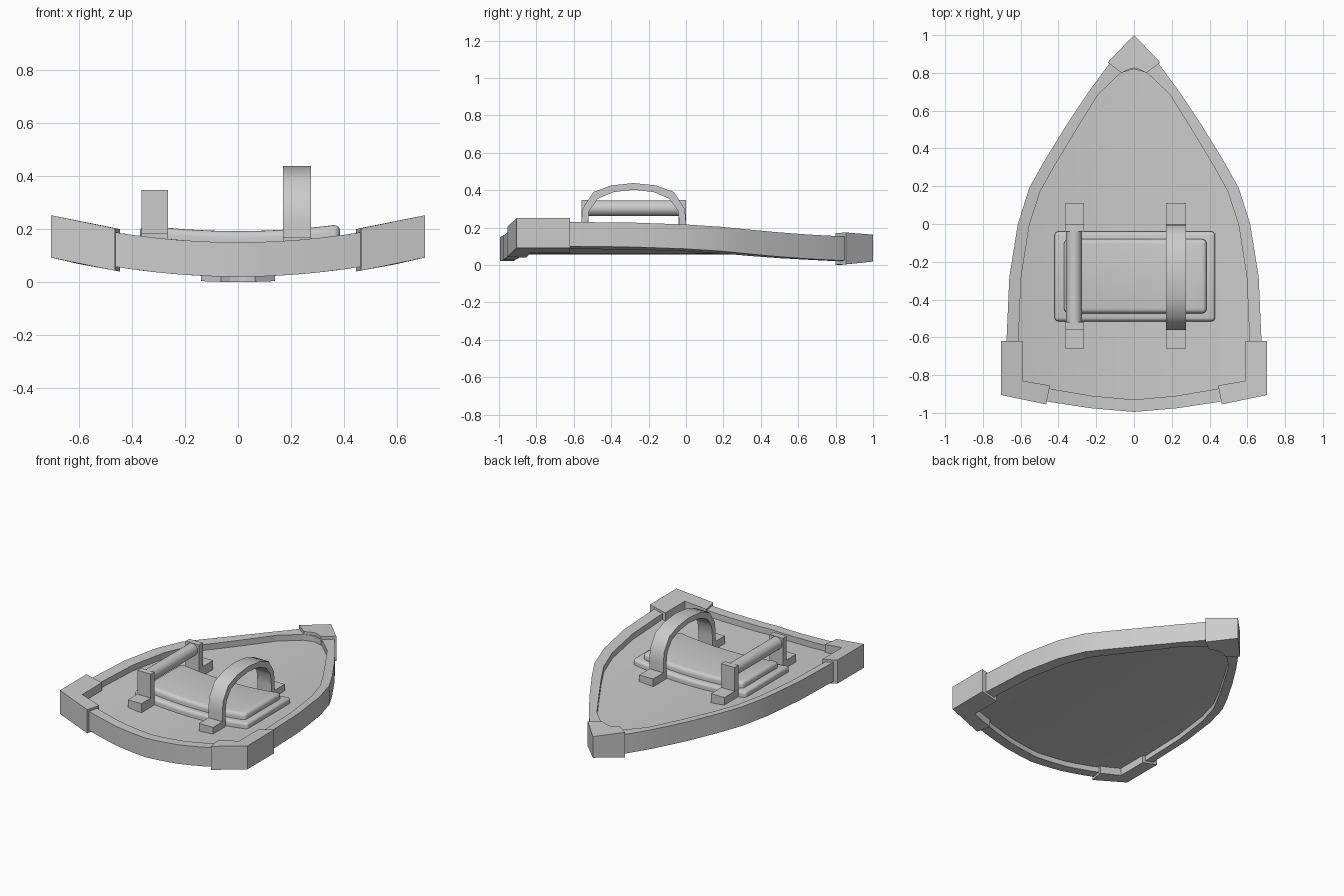
import bpy, bmesh, math
from mathutils import Vector

if "Cube" in bpy.data.objects:
    bpy.data.objects.remove(bpy.data.objects["Cube"])


def make_material(name, value):
    mat = bpy.data.materials.new(name)
    mat.use_nodes = True
    colour = (value, value, value, 1)
    mat.diffuse_color = colour
    mat.node_tree.nodes["Principled BSDF"].inputs["Base Color"].default_value = colour
    return mat


GREY = make_material("plain grey", 0.6)


def bow(x):
    """Height gained by the curved shield away from its middle line."""
    return 0.175 * x * x


def finish(name, bm, curved=True, step=0.1, smooth=None):
    """Slice across x, bend to the shield curve and make the object."""
    if curved:
        for i in range(-8, 9):
            bmesh.ops.bisect_plane(bm, geom=bm.verts[:] + bm.edges[:] + bm.faces[:],
                                   plane_co=(i * step, 0, 0), plane_no=(1, 0, 0), dist=0.002)
        for v in bm.verts:
            v.co.z += bow(v.co.x)
    bmesh.ops.recalc_face_normals(bm, faces=bm.faces)
    mesh = bpy.data.meshes.new(name)
    bm.to_mesh(mesh)
    bm.free()
    obj = bpy.data.objects.new(name, mesh)
    bpy.context.collection.objects.link(obj)
    mesh.materials.append(GREY)
    if smooth:
        bpy.ops.object.select_all(action='DESELECT')
        obj.select_set(True)
        bpy.context.view_layer.objects.active = obj
        bpy.ops.object.shade_smooth_by_angle(angle=math.radians(smooth))
    return obj


def prism(outline, low, high):
    """Solid between two heights over a flat outline."""
    bm = bmesh.new()
    face = bm.faces.new([bm.verts.new((x, y, low)) for x, y in outline])
    up = bmesh.ops.extrude_face_region(bm, geom=[face])["geom"]
    for v in up:
        if isinstance(v, bmesh.types.BMVert):
            v.co.z = high
    return bm


def box(name, x0, x1, y0, y1, z0, z1):
    return finish(name, prism([(x0, y0), (x1, y0), (x1, y1), (x0, y1)], z0, z1), False)


def mirrored(half):
    """Close a half outline that runs from the middle line round to it again."""
    return half + [(-x, y) for x, y in reversed(half) if x > 0]


# Shield outlines
outer = mirrored([(0, -0.995), (0.23, -0.975), (0.46, -0.94), (0.675, -0.885), (0.675, -0.62),
                  (0.66, -0.28), (0.615, 0), (0.555, 0.19), (0.48, 0.325), (0.36, 0.52),
                  (0.24, 0.7), (0.13, 0.85), (0, 0.98)])
inner = mirrored([(0, -0.93), (0.22, -0.91), (0.44, -0.873), (0.61, -0.83), (0.612, -0.62),
                  (0.597, -0.28), (0.553, 0), (0.495, 0.175), (0.42, 0.31), (0.305, 0.5),
                  (0.19, 0.685), (0.07, 0.8), (0, 0.82)])

# Curved plate inside the rim
finish("shield_plate", prism([(x * 1.02, y * 1.01) for x, y in inner], 0.055, 0.11), smooth=30)

# Raised rim as a ring of rectangular section
bm = bmesh.new()
rings = [[bm.verts.new((x, y, z)) for x, y in line]
         for line, z in ((outer, 0.02), (outer, 0.15), (inner, 0.15), (inner, 0.02))]
for k in range(4):
    a, b = rings[k], rings[(k + 1) % 4]
    for i in range(len(a)):
        j = (i + 1) % len(a)
        bm.faces.new((a[i], a[j], b[j], b[i]))
finish("shield_rim", bm, smooth=15)

# Corner guards
corner = [(0.465, -0.955), (0.705, -0.905), (0.705, -0.62), (0.59, -0.62),
          (0.59, -0.83), (0.445, -0.855)]
for side, s in (("left", 1), ("right", -1)):
    finish(side + "_corner_guard", prism([(x * s, y) for x, y in corner], 0.005, 0.165), step=0.35)
bm = prism(mirrored([(0, 0.825), (0.03, 0.818), (0.065, 0.8), (0.14, 0.855), (0, 1)]), 0, 0.17)
for v in bm.verts:
    if v.co.y > 0.99:
        v.co.z = 0.018 if v.co.z < 0.1 else 0.162
finish("tip_guard", bm, step=0.35)


# Arm pad: a thin base with a rounded cushion
def pad(name, x0, x1, y0, y1, z0, z1, radius):
    bm = prism([(x0, y0), (x1, y0), (x1, y1), (x0, y1)], z0, z1)
    edges = [e for e in bm.edges if any(v.co.z > z0 + 0.001 for v in e.verts)]
    bmesh.ops.bevel(bm, geom=edges, offset=radius, segments=4, profile=0.5, affect='EDGES')
    finish(name, bm, smooth=40)


pad("arm_pad_base", -0.42, 0.43, -0.515, -0.04, 0.1, 0.15, 0.02)
pad("arm_pad_cushion", -0.37, 0.385, -0.473, -0.08, 0.14, 0.192, 0.025)


# Mounting feet for both straps
def feet(name, x0, x1, top):
    box(name + "_front_foot", x0, x1, -0.66, -0.555, 0.105, top)
    box(name + "_back_foot", x0, x1, -0.005, 0.11, 0.105, top)


# Hand grip with two posts and a round bar
feet("grip", -0.365, -0.265, 0.185)
box("grip_front_post", -0.365, -0.265, -0.56, -0.52, 0.11, 0.347)
box("grip_back_post", -0.365, -0.265, -0.04, 0, 0.11, 0.347)
bm = bmesh.new()
bmesh.ops.create_cone(bm, cap_ends=True, segments=24, radius1=0.042, radius2=0.042, depth=0.5)
for v in bm.verts:
    v.co = Vector((v.co.x - 0.317, v.co.z - 0.28, v.co.y + 0.303))
finish("grip_bar", bm, False, smooth=40)

# Arched forearm strap: thick band swept along a side profile
feet("strap", 0.17, 0.275, 0.168)
half_arch = [(0.28, 0.11), (0.28, 0.22), (0.274, 0.3), (0.215, 0.39), (0.12, 0.425), (0, 0.438)]
half_inner = [(0.245, 0.11), (0.245, 0.22), (0.237, 0.29), (0.19, 0.355), (0.105, 0.39), (0, 0.402)]


def whole(half):
    return half + [(-y, z) for y, z in reversed(half[:-1])]


bm = bmesh.new()
sections = []
for (yo, zo), (yi, zi) in zip(whole(half_arch), whole(half_inner)):
    sections.append([bm.verts.new((x, y - 0.28, z)) for x, y, z in
                     ((0.17, yo, zo), (0.275, yo, zo), (0.275, yi, zi), (0.17, yi, zi))])
for a, b in zip(sections, sections[1:]):
    for i in range(4):
        j = (i + 1) % 4
        bm.faces.new((a[i], a[j], b[j], b[i]))
bm.faces.new(sections[0])
bm.faces.new(sections[-1])
finish("strap_arch", bm, False, smooth=40)
